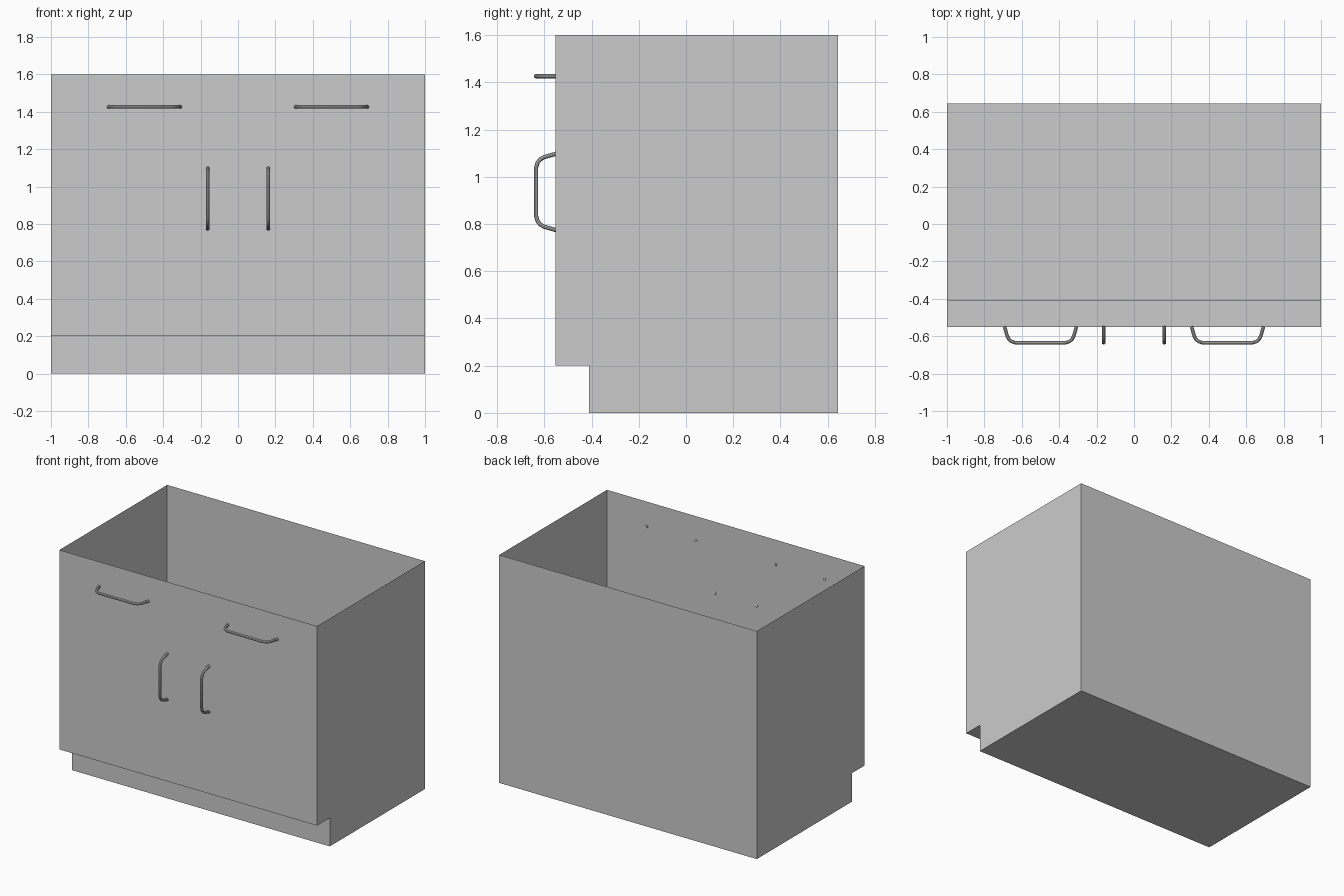
import bpy, bmesh

if "Cube" in bpy.data.objects:
    bpy.data.objects.remove(bpy.data.objects["Cube"])

W = 1.0          # half width
FRONT = -0.552   # front panel plane
BACK = 0.643


def cabinet_shell():
    # side outline (y, z) with toe-kick; swept across x, open at the top
    outline = [(FRONT, 1.6), (FRONT, 0.2), (-0.41, 0.2), (-0.41, 0), (BACK, 0), (BACK, 1.6)]
    bm = bmesh.new()
    left = [bm.verts.new((-W, y, z)) for y, z in outline]
    right = [bm.verts.new((W, y, z)) for y, z in outline]
    bm.faces.new(left)
    bm.faces.new(right[::-1])
    for i in range(len(outline) - 1):
        bm.faces.new((left[i], right[i], right[i + 1], left[i + 1]))
    bmesh.ops.recalc_face_normals(bm, faces=bm.faces)
    front = next(f for f in bm.faces if abs(f.calc_center_median().y - FRONT) < 1e-4)
    if front.normal.y > 0:
        bmesh.ops.reverse_faces(bm, faces=bm.faces)
    mesh = bpy.data.meshes.new("cabinet_body")
    bm.to_mesh(mesh)
    bm.free()
    bpy.context.collection.objects.link(bpy.data.objects.new("cabinet_body", mesh))


def handle(name, centre, half, vertical):
    # bent rod: (distance along the handle, y), mirrored about its middle
    bend = [(half, -0.546), (half - 0.015, -0.599), (half - 0.024, -0.616),
            (half - 0.038, -0.628), (half - 0.06, -0.635)]
    path = bend + [(-t, y) for t, y in reversed(bend)]
    curve = bpy.data.curves.new(name, "CURVE")
    curve.dimensions = "3D"
    curve.bevel_depth = 0.0095
    curve.bevel_resolution = 3
    curve.use_fill_caps = True
    spline = curve.splines.new("POLY")
    spline.points.add(len(path) - 1)
    cx, cz = centre
    for p, (t, y) in zip(spline.points, path):
        p.co = (cx, y, cz + t, 1) if vertical else (cx + t, y, cz, 1)
    obj = bpy.data.objects.new(name, curve)
    bpy.context.collection.objects.link(obj)
    bpy.ops.object.select_all(action="DESELECT")
    obj.select_set(True)
    bpy.context.view_layer.objects.active = obj
    bpy.ops.object.convert(target="MESH")
    obj = bpy.context.object
    obj.name = name
    bpy.ops.object.shade_smooth_by_angle()


cabinet_shell()

# drawer and door pulls on both sides
for side, s in (("left", -1), ("right", 1)):
    handle(f"{side}_drawer_handle", (s * 0.5, 1.426), 0.193, False)
    handle(f"{side}_door_handle", (s * 0.162, 0.936), 0.163, True)
